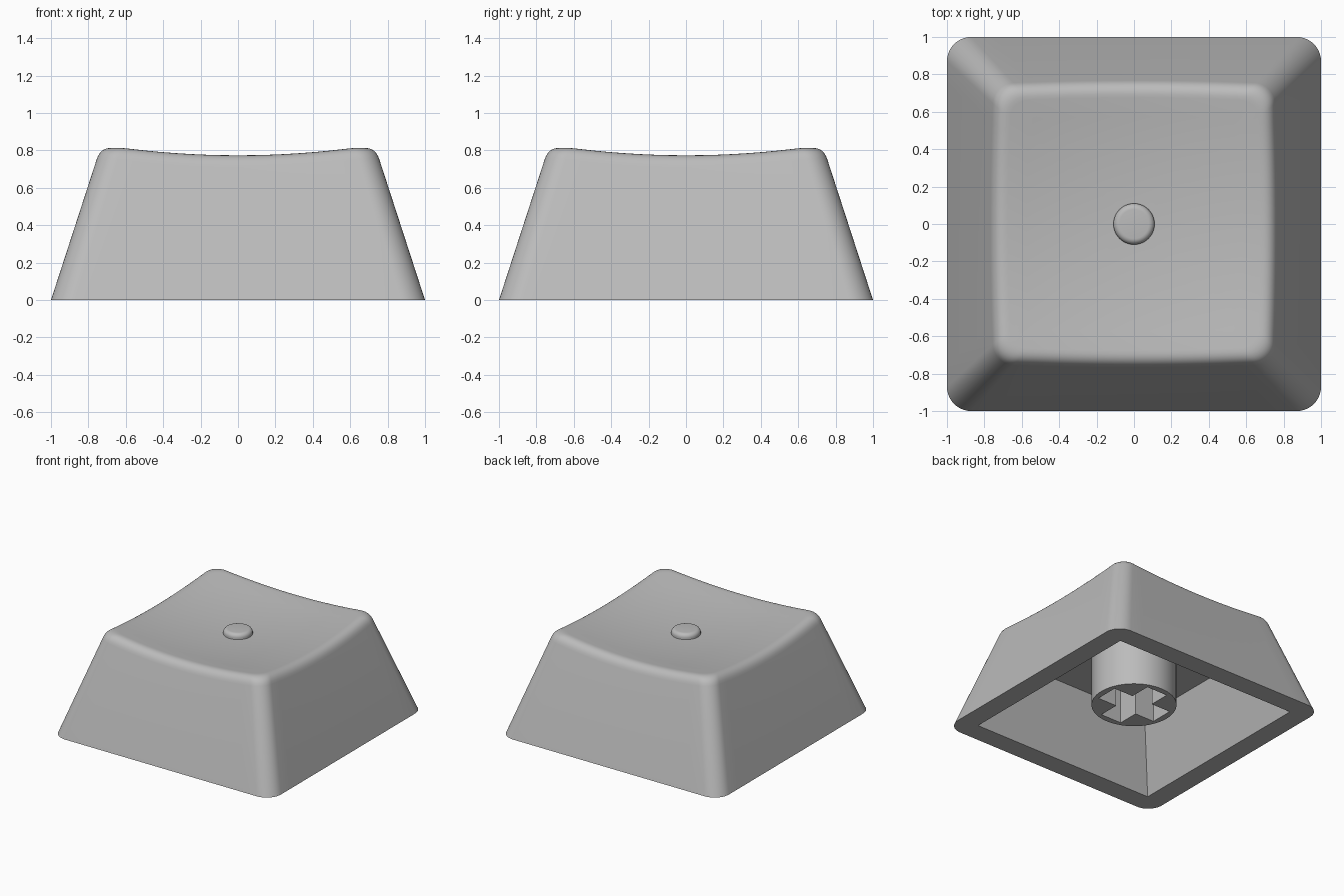
import bpy, bmesh, math
from mathutils import Vector

if "Cube" in bpy.data.objects:
    bpy.data.objects.remove(bpy.data.objects["Cube"])

grey = bpy.data.materials.new("light grey plastic")
grey.diffuse_color = (0.5, 0.5, 0.5, 1)
grey.use_nodes = True
grey.node_tree.nodes["Principled BSDF"].inputs["Base Color"].default_value = grey.diffuse_color


def new_object(name, bm):
    bmesh.ops.recalc_face_normals(bm, faces=bm.faces)
    mesh = bpy.data.meshes.new(name)
    bm.to_mesh(mesh)
    bm.free()
    obj = bpy.data.objects.new(name, mesh)
    bpy.context.collection.objects.link(obj)
    mesh.materials.append(grey)
    return obj


def loft(name, rings):
    """Skin closed rings of points and cap both ends."""
    bm = bmesh.new()
    loops = [[bm.verts.new(p) for p in ring] for ring in rings]
    n = len(loops[0])
    for a, b in zip(loops, loops[1:]):
        for i in range(n):
            j = (i + 1) % n
            bm.faces.new((a[i], a[j], b[j], b[i]))
    bm.faces.new(loops[0][::-1])
    bm.faces.new(loops[-1])
    return new_object(name, bm)


def smooth(obj, angle=30):
    bpy.ops.object.select_all(action='DESELECT')
    obj.select_set(True)
    bpy.context.view_layer.objects.active = obj
    bpy.ops.object.shade_smooth_by_angle(angle=math.radians(angle))


def cut(obj, cutter):
    bpy.context.view_layer.objects.active = obj
    mod = obj.modifiers.new("cut", 'BOOLEAN')
    mod.operation, mod.solver, mod.object = 'DIFFERENCE', 'EXACT', cutter
    bpy.ops.object.modifier_apply(modifier=mod.name)
    bpy.data.objects.remove(cutter)


def rounded_square(half, radius, corner=10, side=14):
    pts = []
    c = half - radius
    for q in range(4):
        turn = q * math.pi / 2
        cx, cy = ((c, c), (-c, c), (-c, -c), (c, -c))[q]
        arc = [Vector((cx + radius * math.cos(turn + math.pi / 2 * k / corner),
                       cy + radius * math.sin(turn + math.pi / 2 * k / corner)))
               for k in range(corner + 1)]
        nx, ny = ((-c, c), (-c, -c), (c, -c), (c, c))[q]
        end = Vector((nx + radius * math.cos(turn + math.pi / 2),
                      ny + radius * math.sin(turn + math.pi / 2)))
        pts += arc + [arc[-1].lerp(end, k / side) for k in range(1, side)]
    return pts


def square(half, z):
    return [(half, half, z), (-half, half, z), (-half, -half, z), (half, -half, z)]


def dish(p):
    return 0.722 + 0.11 * p.length_squared


# Cap shell: sloped rounded walls, soft rim, dished top
SLOPE, RIM, STEPS = 0.325, 0.07, 7
base = rounded_square(1.0, 0.13)
upper = rounded_square(1.0 - SLOPE * 0.8, 0.11)
columns = []
for b, u in zip(base, upper):
    edge, t = u, 1.0
    for _ in range(8):                      # where the wall meets the dish
        t = dish(edge) / 0.8
        edge = b.lerp(u, t)
    start_t = t - RIM / 0.8
    start = b.lerp(u, start_t)
    inner = edge * (1 - RIM / 0.745)
    p0 = Vector((*start, start_t * 0.8))
    p1 = Vector((*edge, dish(edge)))
    p2 = Vector((*inner, dish(inner)))
    col = [Vector((*b, 0))]
    for k in range(STEPS + 1):
        s = k / STEPS
        col.append(p0 * (1 - s) ** 2 + p1 * 2 * s * (1 - s) + p2 * s * s)
    for f in (0.85, 0.7, 0.55, 0.4, 0.25, 0.1):
        q = inner * f
        col.append(Vector((*q, dish(q))))
    columns.append(col)
cap = loft("cap_shell", list(zip(*columns)))

# Hollow underside
cut(cap, loft("cavity", [square(0.834 + SLOPE * 0.1, -0.1), square(0.655, 0.55)]))
smooth(cap)


def revolve(name, profile, n=48):
    return loft(name, [[(r * math.cos(2 * math.pi * i / n),
                         r * math.sin(2 * math.pi * i / n), z) for i in range(n)]
                       for r, z in profile])


# Homing bump in the middle of the dish
bump_r, top_z, fillet = 0.11, 0.768, 0.032
profile = [(bump_r, 0.69)]
for k in range(7):
    a = math.pi / 2 * k / 6
    profile.append((bump_r - fillet + fillet * math.cos(a),
                    top_z - fillet + fillet * math.sin(a)))
smooth(revolve("top_bump", profile))

# Stem with a cross-shaped socket
stem = revolve("stem", [(0.32, 0.12), (0.32, 0.58)], 64)
L, W = 0.27, 0.095
cross = [(L, -W), (L, W), (W, W), (W, L), (-W, L), (-W, W),
         (-L, W), (-L, -W), (-W, -W), (-W, -L), (W, -L), (W, -W)]
cut(stem, loft("socket", [[(x, y, z) for x, y in cross] for z in (0.0, 0.55)]))
smooth(stem)
